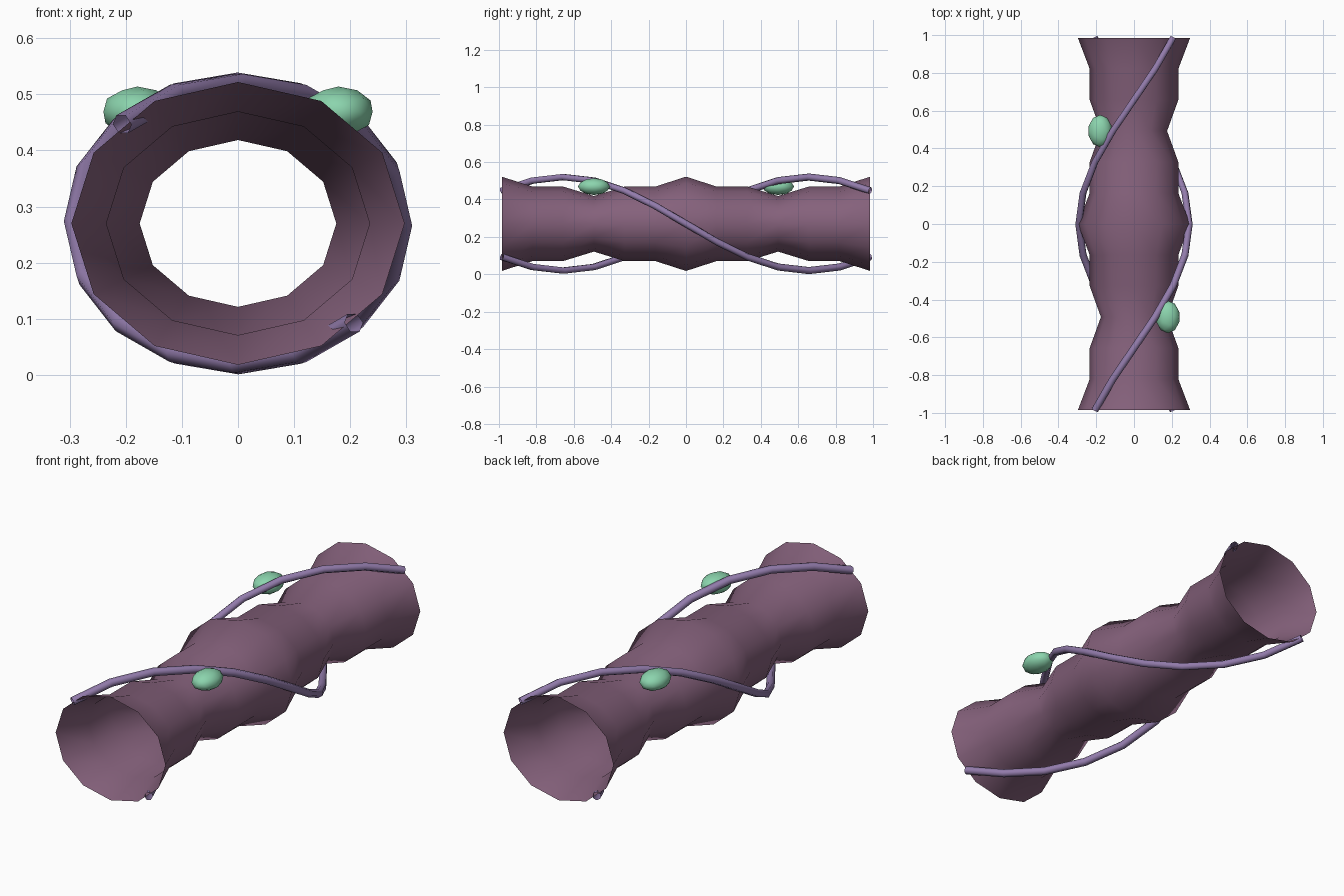
import bpy, bmesh
from math import sin, cos, radians, tau

default = bpy.data.objects.get("Cube")
if default:
    bpy.data.objects.remove(default)

LENGTH, MID_Z = 1.97, 0.27


def make_material(name, rgb):
    mat = bpy.data.materials.new(name)
    mat.use_nodes = True
    mat.diffuse_color = (*rgb, 1)
    mat.node_tree.nodes["Principled BSDF"].inputs["Base Color"].default_value = (*rgb, 1)
    return mat


def add_mesh(name, bm, mat):
    mesh = bpy.data.meshes.new(name)
    bm.to_mesh(mesh)
    bm.free()
    for poly in mesh.polygons:
        poly.use_smooth = True
    mesh.materials.append(mat)
    obj = bpy.data.objects.new(name, mesh)
    bpy.context.collection.objects.link(obj)
    return obj


def ellipse_point(angle, rx, rz, y):
    return (rx * cos(angle), y, MID_Z + rz * sin(angle))


plum = make_material("dusty plum", (0.235, 0.12, 0.2))
violet = make_material("soft violet", (0.29, 0.2, 0.41))
mint = make_material("mint green", (0.26, 0.66, 0.42))

# Open tube: elliptical rings that swell and pinch along y
sides, ring_count = 12, 13
swell = [1.0, 0.79, 0.79, 0.59, 0.79, 0.79]
bm = bmesh.new()
rings = []
for i in range(ring_count):
    y = LENGTH * (i / (ring_count - 1) - 0.5)
    s = swell[i % len(swell)]
    rings.append([bm.verts.new(ellipse_point(tau * k / sides, 0.297 * s, 0.252 * s, y))
                  for k in range(sides)])
for a, b in zip(rings, rings[1:]):
    for k in range(sides):
        n = (k + 1) % sides
        bm.faces.new((a[k], a[n], b[n], b[k]))
bmesh.ops.recalc_face_normals(bm, faces=bm.faces)
add_mesh("tunnel_wall", bm, plum)


# Vines: two three-quarter-turn helices on opposite sides
def add_vine(name, start_degrees):
    steps = 12
    curve = bpy.data.curves.new(name, "CURVE")
    curve.dimensions = "3D"
    curve.bevel_depth = 0.019
    curve.bevel_resolution = 1
    spline = curve.splines.new("POLY")
    spline.points.add(steps)
    for i, point in enumerate(spline.points):
        t = i / steps
        angle = radians(start_degrees - 270 * t)
        point.co = (*ellipse_point(angle, 0.292, 0.25, LENGTH * (t - 0.5)), 1)
    curve.materials.append(violet)
    obj = bpy.data.objects.new(name, curve)
    bpy.context.collection.objects.link(obj)
    bpy.ops.object.select_all(action="DESELECT")
    obj.select_set(True)
    bpy.context.view_layer.objects.active = obj
    bpy.ops.object.convert(target="MESH")
    bpy.ops.object.shade_smooth()


add_vine("left_vine", 135)
add_vine("right_vine", -45)

# Pods: stretched spheres resting by the pinched waists
for name, side in (("left_pod", 1), ("right_pod", -1)):
    bm = bmesh.new()
    bmesh.ops.create_icosphere(bm, subdivisions=2, radius=1)
    bmesh.ops.scale(bm, vec=(0.064, 0.086, 0.045), verts=bm.verts)
    pod = add_mesh(name, bm, mint)
    pod.location = (0.179 * side, -0.492 * side, 0.469)
